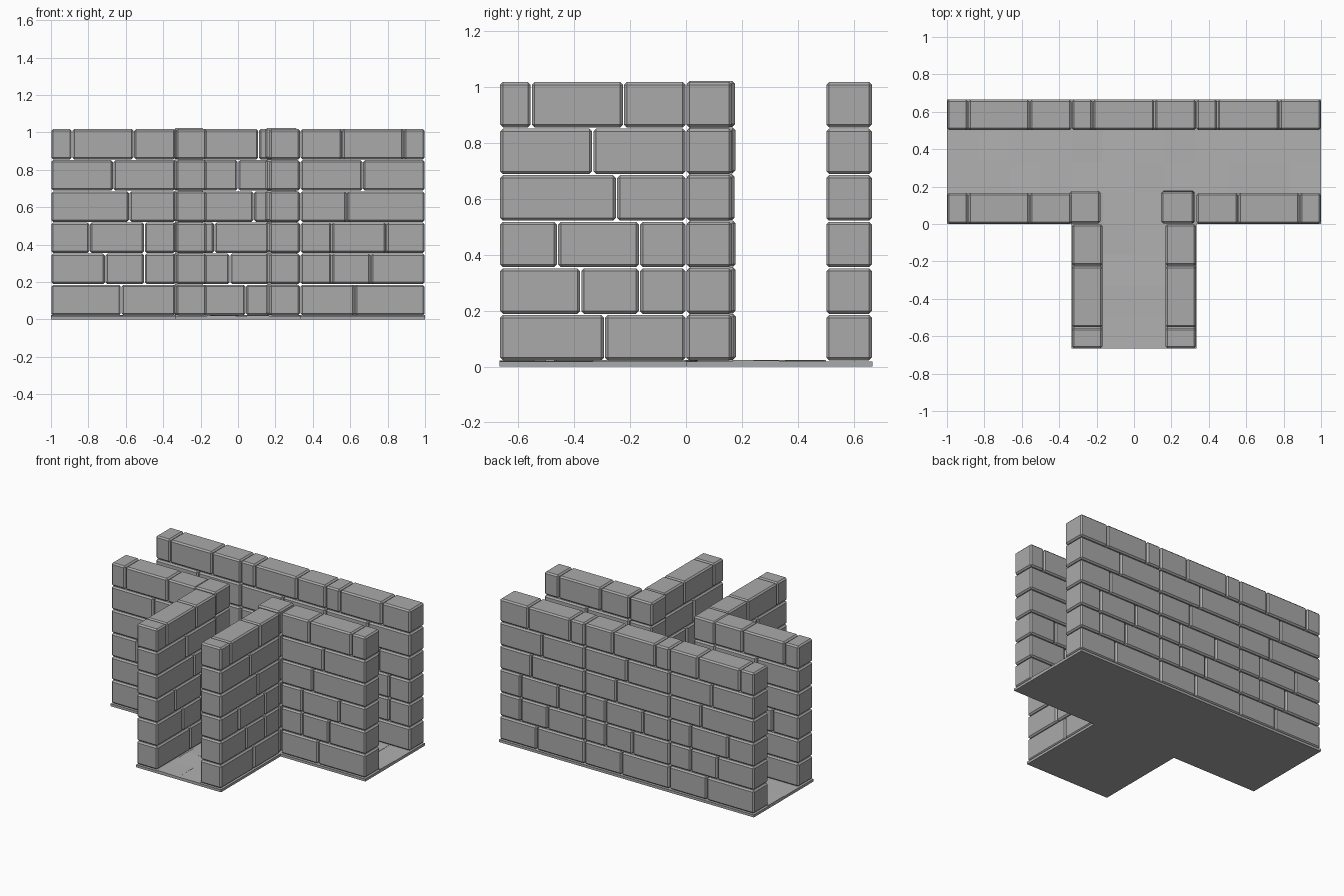
import bpy, bmesh, random
from mathutils import Vector

random.seed(4)
cube = bpy.data.objects.get("Cube")
if cube:
    bpy.data.objects.remove(cube, do_unlink=True)

T = 1 / 6           # wall thickness, course height and floor tile size
M = 2 / 3           # length of one wall module
BASE = 0.02         # floor slab height


def material(name, value):
    m = bpy.data.materials.new(name)
    m.use_nodes = True
    col = (value, value, value, 1)
    m.diffuse_color = col
    bsdf = m.node_tree.nodes["Principled BSDF"]
    bsdf.inputs["Base Color"].default_value = col
    bsdf.inputs["Roughness"].default_value = 0.9
    return m


STONE = material("grey stone", 0.4)
PAVING = material("light grey paving", 0.44)


def finish(bm, name, mat):
    bmesh.ops.recalc_face_normals(bm, faces=bm.faces)
    mesh = bpy.data.meshes.new(name)
    bm.to_mesh(mesh)
    bm.free()
    mesh.materials.append(mat)
    obj = bpy.data.objects.new(name, mesh)
    bpy.context.collection.objects.link(obj)
    return obj


def box(bm, lo, hi, bevel=0.0):
    """Add a box between two corners, with chamfered edges if asked."""
    lo, hi = Vector(lo), Vector(hi)
    verts = bmesh.ops.create_cube(bm, size=1)["verts"]
    for v in verts:
        v.co = (lo + hi) / 2 + v.co * (hi - lo)
    if bevel:
        edges = list({e for v in verts for e in v.link_edges})
        bmesh.ops.bevel(bm, geom=edges, offset=bevel, segments=1, affect='EDGES')
    return verts


# Joint positions along one wall module, per course from the bottom up
JOINTS = [[0.375], [0.29, 0.5], [0.207, 0.5], [0.418], [0.333], [0.113, 0.443]]
GAP = 0.002


def wall(name, start, direction, side):
    """Brick wall module running along direction, with thickness towards side."""
    bm = bmesh.new()
    start, d, s = Vector(start), Vector(direction), Vector(side)
    for row, joints in enumerate(JOINTS):
        z = BASE + row * T
        ends = [0] + joints + [M]
        for a, b in zip(ends, ends[1:]):
            p = start + d * (a + GAP) + s * GAP
            q = start + d * (b - GAP) + s * (T - GAP)
            lo = (min(p.x, q.x), min(p.y, q.y), z + GAP)
            hi = (max(p.x, q.x), max(p.y, q.y), z + T - GAP)
            box(bm, lo, hi, 0.01)
    finish(bm, name, STONE)


# Long back wall: three modules in a row
for i, label in enumerate(("right", "middle", "left")):
    wall("back_wall_" + label, (-1 + i * M, 0.5, 0), (1, 0, 0), (0, 1, 0))

# Front wings and passage walls, mirrored about the centre
for sx, label in ((-1, "right"), (1, "left")):
    wall("front_wall_" + label, (sx, 0, 0), (-sx, 0, 0), (0, 1, 0))
    wall("passage_wall_" + label, (sx * M / 2, -M, 0), (0, 1, 0), (-sx, 0, 0))

# Corner pillars: single stacked blocks, slightly uneven
for x0, x1, label in ((-0.344, -0.178, "right"), (0.147, 0.322, "left")):
    bm = bmesh.new()
    for row in range(6):
        z = BASE + row * T + 0.004
        j = random.uniform(-0.003, 0.003)
        box(bm, (x0 + j, 0.004, z), (x1 + j, 0.176 + j, z + T - GAP), 0.01)
    finish(bm, "corner_pillar_" + label, STONE)

# T-shaped base slab
bm = bmesh.new()
h = M / 2
outline = [(-1, 0), (-h, 0), (-h, -M), (h, -M), (h, 0), (1, 0), (1, M), (-1, M)]
face = bm.faces.new([bm.verts.new((x, y, 0)) for x, y in outline])
top = bmesh.ops.extrude_face_region(bm, geom=[face])["geom"]
for v in top:
    if isinstance(v, bmesh.types.BMVert):
        v.co.z = BASE - 0.002
finish(bm, "base_slab", STONE)

# Uneven paving tiles along the corridor and the passage
bm = bmesh.new()
cells = [(-1 + i * T, T + j * T) for i in range(12) for j in range(2)]
cells += [(i * T, -M + j * T) for i in (-1, 0) for j in range(5)]
for x, y in cells:
    verts = box(bm, (x, y, 0.008), (x + T, y + T, BASE + 0.001))
    for v in verts:
        if v.co.z > BASE:
            v.co.z += random.uniform(-0.002, 0.003)
finish(bm, "floor_tiles", PAVING)
